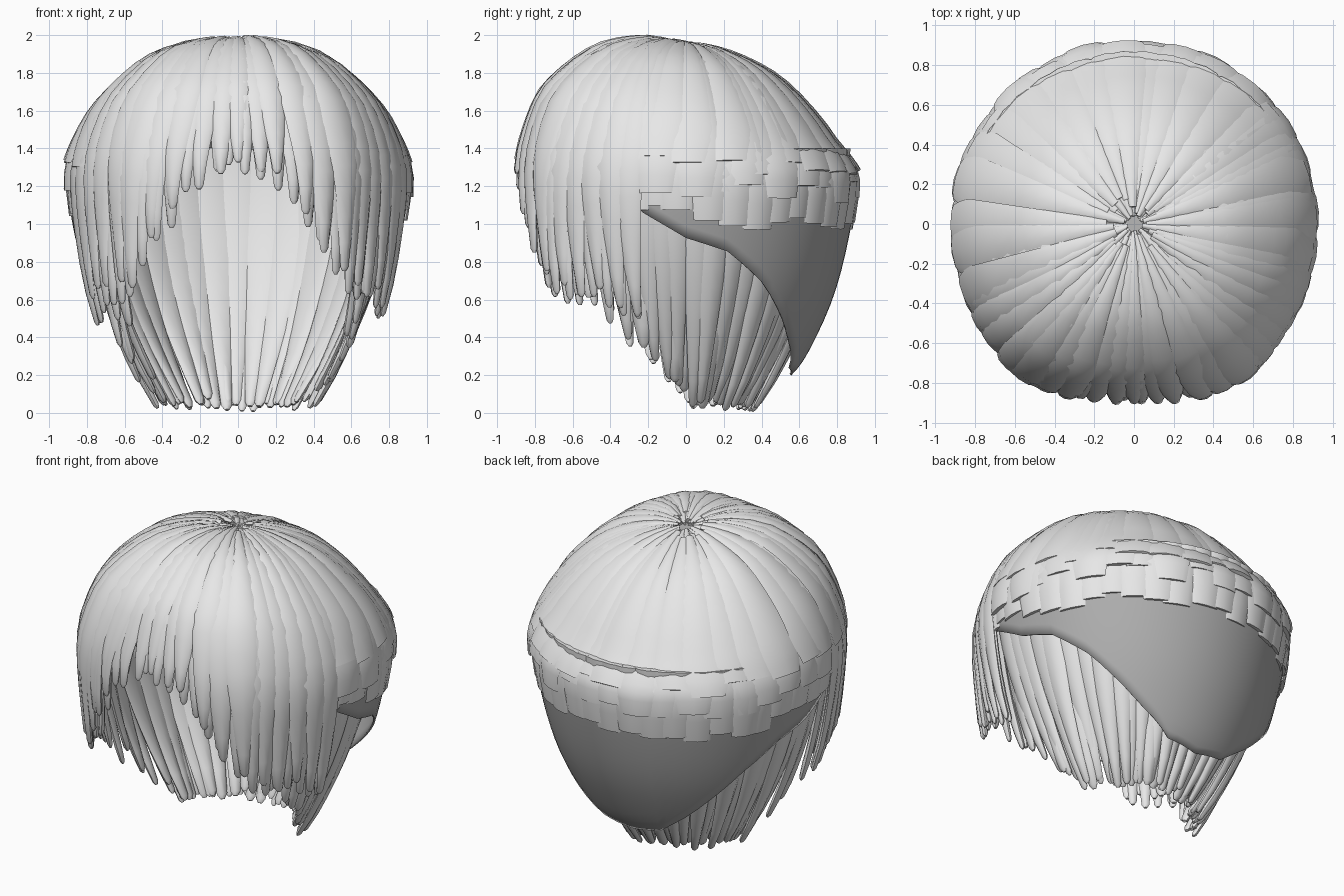
import bpy, math, random
from mathutils import Vector

if "Cube" in bpy.data.objects:
    bpy.data.objects.remove(bpy.data.objects["Cube"])

random.seed(7)


def material(name, v):
    m = bpy.data.materials.new(name)
    m.diffuse_color = (v, v, v, 1)
    m.use_nodes = True
    m.node_tree.nodes["Principled BSDF"].inputs["Base Color"].default_value = m.diffuse_color
    return m


HAIR = material("light grey hair", 0.8)
CAP = material("mid grey cap", 0.42)

# head profile from crown down: (radius fraction, height)
PROFILE = [(0.03, 1.955), (0.27, 1.94), (0.54, 1.85), (0.79, 1.645), (0.94, 1.43),
           (1.0, 1.22), (0.95, 0.9), (0.86, 0.6), (0.72, 0.33), (0.6, 0.2), (0.45, 0.1)]
# lower edge of the cap: (degrees from the back, height)
CAP_EDGE = [(0, .22), (20, .25), (37, .4), (49, .55), (60, .7), (75, .86), (90, .93),
            (107, 1.08), (120, 1.3), (180, 1.4)]
# fringe tips: (degrees from the front, height)
FRINGE = [(0, 1.27), (12, 1.24), (19, 1.14), (25, 0.98), (32, 0.8), (40, 0.64), (58, 0.6),
          (70, 0.5), (90, 0.5)]
# long under-layer tips: degrees from the back to height and radius
LONG_Z = [(0, .02), (85, .04), (95, .14), (108, .27), (118, .42), (130, .6), (180, .6)]
LONG_R = [(0, .36), (60, .38), (90, .43), (108, .6), (120, .72), (132, .84), (180, .86)]


def lerp(table, x):
    for (a, p), (b, q) in zip(table, table[1:]):
        if x <= b:
            return p + (q - p) * max(0, x - a) / (b - a)
    return table[-1][1]


def catmull(pts, u):
    i = min(int(u), len(pts) - 2)
    t = u - i
    p = [pts[min(max(i + k, 0), len(pts) - 1)] for k in (-1, 0, 1, 2)]
    return [0.5 * (2 * b + (c - a) * t + (2 * a - 5 * b + 4 * c - d) * t * t
                   + (3 * b - a - 3 * c + d) * t ** 3) for a, b, c, d in zip(*p)]


def u_at(z):
    """Profile parameter that reaches height z."""
    lo, hi = 0, len(PROFILE) - 1
    for _ in range(24):
        mid = (lo + hi) / 2
        lo, hi = (mid, hi) if catmull(PROFILE, mid)[1] > z else (lo, mid)
    return lo


def head(deg, u, off=0.0):
    """Point on the head; deg runs from the back (0) through +x (90) to the front (180)."""
    deg = (deg + 180) % 360 - 180
    r, z = catmull(PROFILE, u)
    a = math.radians(deg)
    front = max(0, -math.cos(a))
    if z < 1.22:
        r += (1 - r) * 0.6 * min(1, front * 1.5)
    full = 0.925 + 0.05 * math.exp(-((abs(deg) - 143) / 18) ** 2) - 0.02 * front
    rr = r * full + off * min(1, r * 1.3)
    tilt = 0.17 * rr * math.cos(a) * max(0, min(1, (z - 1.22) / 0.35))
    return Vector((rr * math.sin(a), rr * math.cos(a), z - tilt + off * (1 - r)))


def mesh_object(name, verts, faces, mat, angle=50):
    me = bpy.data.meshes.new(name)
    me.from_pydata(verts, [], faces)
    me.materials.append(mat)
    ob = bpy.data.objects.new(name, me)
    bpy.context.collection.objects.link(ob)
    bpy.context.view_layer.objects.active = ob
    ob.select_set(True)
    bpy.ops.object.shade_smooth_by_angle(angle=math.radians(angle))
    ob.select_set(False)
    return ob


def lock(verts, faces, path, widths, thick):
    """Flattened tapering tube along a path, with a rounded tip."""
    if widths[-1] < 0.04:
        path = path + [path[-1] + (path[-1] - path[-2]).normalized() * widths[-1] * 0.9]
        widths = widths + [widths[-1] * 0.45]
    n, base, last = 8, len(verts), len(path) - 1
    for i, p in enumerate(path):
        t = (path[min(i + 1, last)] - path[max(i - 1, 0)]).normalized()
        out = Vector((p.x, p.y, max(0, p.z - 1.15) * 1.2))
        nor = (out - t * out.dot(t)).normalized()
        side = t.cross(nor)
        w = widths[i]
        d = min(thick, w * 0.7)
        for k in range(n):
            a = 2 * math.pi * k / n
            # wide locks bend round the head
            bend = -(math.cos(a) * w) ** 2 / (2 * max(0.3, math.hypot(p.x, p.y)))
            verts.append(p + side * math.cos(a) * w + nor * (math.sin(a) * d + bend))
    for i in range(last):
        for k in range(n):
            a, b = base + i * n + k, base + i * n + (k + 1) % n
            faces.append((a, b, b + n, a + n))
    faces.append(tuple(base + k for k in reversed(range(n))))
    faces.append(tuple(base + last * n + k for k in range(n)))


def taper(s, start, end):
    return 1 if s < start else 1 - (1 - end) * ((s - start) / (1 - start)) ** 1.1


# cap under the hair, deep at the nape
COLS, ROWS = 72, 30
cv, cf = [], []
for j in range(ROWS + 1):
    for i in range(COLS):
        deg = -180 + 360 * i / COLS
        u = 0.05 + (u_at(lerp(CAP_EDGE, abs(deg))) - 0.05) * j / ROWS
        cv.append(head(deg, u, -0.035))
for j in range(ROWS):
    for i in range(COLS):
        a, b = j * COLS + i, j * COLS + (i + 1) % COLS
        cf.append((a, a + COLS, b + COLS, b))
cf.append(tuple(range(COLS)))
cap = mesh_object("cap", cv, cf, CAP, 60)
solid = cap.modifiers.new("thickness", "SOLIDIFY")
solid.thickness = 0.012


def layer(name, count, lo, hi, tip, off, thick, start, end, root=1.0, spread=0.75, ragged=0.04):
    """Row of locks running from the crown to their tips."""
    verts, faces = [], []
    step = (hi - lo) / count
    for i in range(count):
        deg = lo + step * (i + 0.5 + random.uniform(-.2, .2))
        u1 = u_at(tip(deg) + random.uniform(-ragged, ragged))
        u0 = random.uniform(0.05, 0.6)
        o = off + random.uniform(-.008, .008)
        path, widths = [], []
        for k in range(15):
            s = k / 14
            # root < 1 gathers the lock toward the front parting
            f = 180 + (deg - 180) * (root + (1 - root) * s)
            p = head(f, u0 + (u1 - u0) * s, o)
            path.append(p)
            widths.append(math.radians(step) * spread * math.hypot(p.x, p.y)
                          * taper(s, start, end) + 0.004)
        lock(verts, faces, path, widths, thick)
    return mesh_object(name, verts, faces, HAIR)


# blunt layered locks on the back and sides
lower_tip = lambda d: 0.99 + 0.1 * (abs(d) / 107) ** 4
layer("lower_back_layer", 26, -114, 114, lower_tip, -0.02, 0.016, 0.8, 0.8)
layer("middle_back_layer", 22, -114, 114, lambda d: 1.17, -0.008, 0.014, 0.8, 0.7, ragged=0.06)
layer("upper_back_layer", 20, -118, 118, lambda d: 1.32, 0.002, 0.012, 0.8, 0.7, ragged=0.05)

# pointed fringe and side locks, two staggered rows
fringe_tip = lambda d: lerp(FRINGE, abs(d - 180))
layer("fringe_inner", 28, 106, 254, fringe_tip, -0.018, 0.02, 0.62, 0.24, 0.93, 0.95)
layer("fringe_outer", 21, 104, 256, lambda d: fringe_tip(d) + 0.04, -0.004, 0.018, 0.55, 0.2,
      0.93, 0.9, 0.06)


# long locks hanging from under the cap and drawn in at the neck
def hanging(name, count, inset, lift):
    verts, faces = [], []
    step = 268 / count
    for i in range(count):
        deg = -134 + step * (i + 0.5 + random.uniform(-.25, .25))
        a = abs(deg)
        zt = lerp(LONG_Z, a) + lift + random.uniform(-.01, .05)
        rt = lerp(LONG_R, a) - inset * 0.5 + random.uniform(-.03, .03)
        d = Vector((math.sin(math.radians(deg)), math.cos(math.radians(deg)), 0))
        path, widths = [], []
        for k in range(12):
            s = k / 11
            r0 = 0.85 - inset
            path.append(d * (r0 + (rt - r0) * s ** 1.8) + Vector((0, 0, 1.4 + (zt - 1.4) * s)))
            widths.append(math.radians(step) * 0.68 * taper(s, 0.35, 0.25))
        lock(verts, faces, path, widths, 0.022)
    mesh_object(name, verts, faces, HAIR)


hanging("long_locks_outer", 36, 0.0, 0.0)
hanging("long_locks_inner", 27, 0.045, 0.02)
